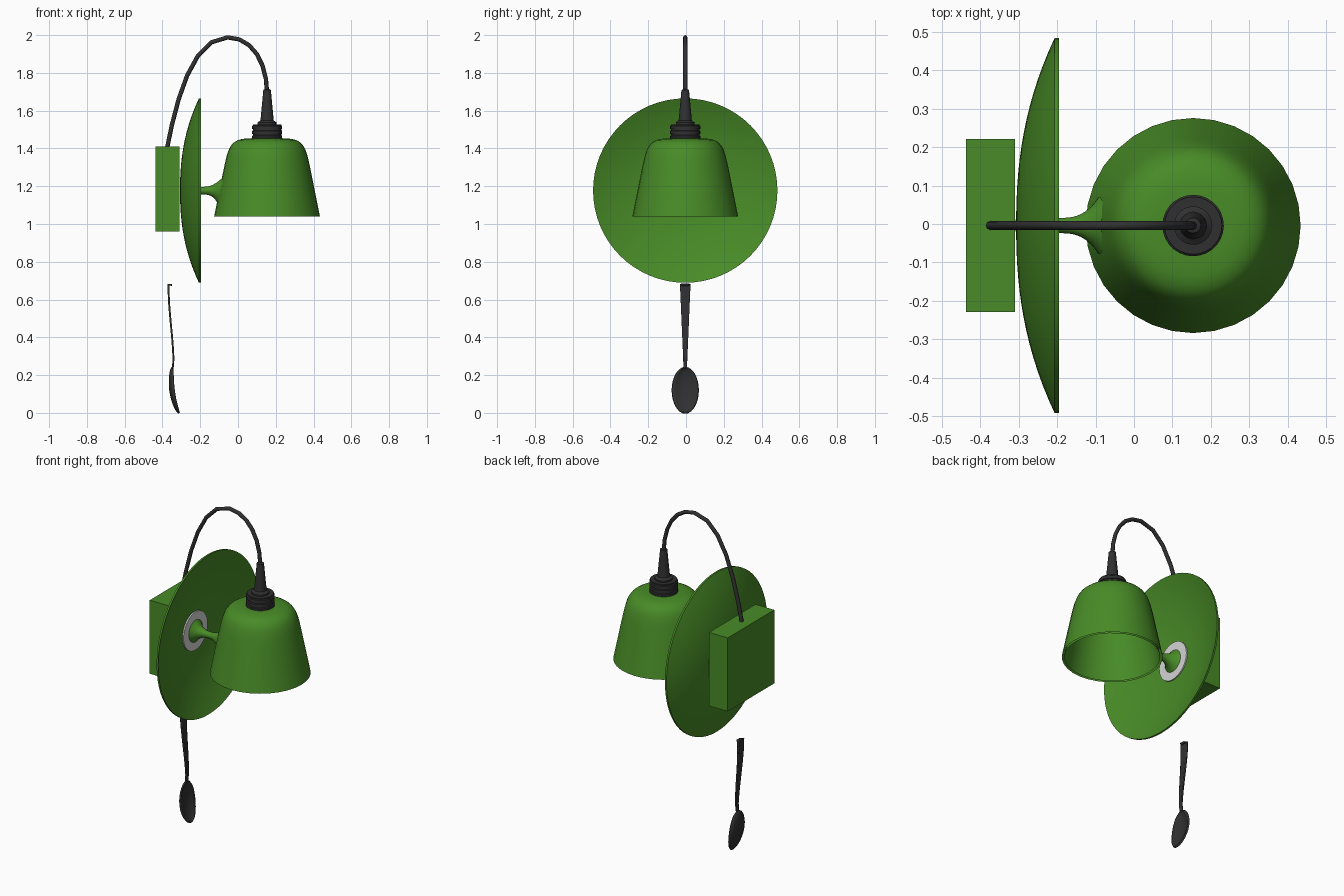
import bpy
import bmesh
from math import cos, sin, pi

cube = bpy.data.objects.get("Cube")
if cube:
    bpy.data.objects.remove(cube)

dish_height = 1.177
shade_x = 0.154
shade_bottom = 1.04
socket_bottom = 1.45
stem_middle = -0.19


def material(name, red, green_part, blue):
    mat = bpy.data.materials.new(name)
    mat.use_nodes = True
    colour = (red, green_part, blue, 1)
    mat.diffuse_color = colour
    mat.node_tree.nodes["Principled BSDF"].inputs["Base Color"].default_value = colour
    return mat


green = material("leaf green", 0.065, 0.26, 0.02)
black = material("charcoal", 0.03, 0.03, 0.03)
white = material("pale grey", 0.66, 0.66, 0.66)


def link(name, data, mat):
    data.materials.append(mat)
    part = bpy.data.objects.new(name, data)
    part.location.y = -0.004
    bpy.context.collection.objects.link(part)
    return part


def add_mesh(name, bm, mat):
    bmesh.ops.remove_doubles(bm, verts=bm.verts, dist=0.0001)
    bmesh.ops.recalc_face_normals(bm, faces=bm.faces)
    mesh = bpy.data.meshes.new(name)
    bm.to_mesh(mesh)
    bm.free()
    mesh.shade_smooth()
    mesh.set_sharp_from_angle(angle=0.6)
    return link(name, mesh, mat)


def skin(bm, rows):
    """Join neighbouring rows of vertices with quads."""
    for low, high in zip(rows, rows[1:]):
        for a, b, c, d in zip(low, low[1:], high[1:], high):
            bm.faces.new((a, b, c, d))


def lathe(name, profile, mat, place, sides):
    """Spin (radius, distance) points; place() turns them into positions."""
    bm = bmesh.new()
    rows = []
    for radius, along in profile:
        row = []
        for k in range(sides):
            angle = 2 * pi * k / sides
            position = place(radius * cos(angle), radius * sin(angle), along)
            row.append(bm.verts.new(position))
        rows.append(row + row[:1])
    skin(bm, rows)
    return add_mesh(name, bm, mat)


def on_dish_axis(u, v, along):
    return along, u, dish_height + v


def on_stem_axis(u, v, along):
    # The flare next to the shade leans with the slope of the shade
    lean = max(0, along - stem_middle) * 2 * v
    return along + lean, u, dish_height + v


def on_shade_axis(u, v, along):
    return shade_x + u, v, along


def steps(count):
    return [k / count for k in range(count + 1)]


# Wall box
bm = bmesh.new()
bmesh.ops.create_cube(bm, size=1)
bmesh.ops.scale(bm, vec=(0.127, 0.45, 0.45), verts=bm.verts)
bmesh.ops.translate(bm, vec=(-0.374, 0, 1.185), verts=bm.verts)
add_mesh("wall_box", bm, green)

# Shallow round dish, hollow towards the shade
back = [(0.488 * t, -0.307 + 0.1 * t ** 2.3) for t in steps(14)]
front = [(radius, along + 0.011) for radius, along in reversed(back)]
lathe("wall_dish", back + front, green, on_dish_axis, 64)

# Flat washer at the foot of the stem
inner, outer, wall_side, room_side = 0.06, 0.117, -0.295, -0.284
ring = [(inner, wall_side), (inner, room_side), (outer, room_side), (outer, wall_side)]
lathe("washer", ring, white, on_dish_axis, 40)

# Waisted stem, flared at both ends
waist = [(0.02 + 0.055 * abs(2 * t - 1) ** 2.6, stem_middle + 0.1 * (2 * t - 1))
         for t in steps(20)]
caps = [(0, along) for radius, along in (waist[0], waist[-1])]
lathe("stem", caps[:1] + waist + caps[1:], green, on_stem_axis, 24)

# Bell-shaped shade: straight sides closing in a tight shoulder, open below
bell = []
for t in steps(20):
    climb = sin(t * pi / 2)
    bell.append(((0.28 - 0.083 * climb) * (1 - climb ** 12) ** 0.2, climb))
outside = [(radius, shade_bottom + 0.415 * climb) for radius, climb in bell]
inside = [(radius * 0.95, shade_bottom + 0.4 * climb) for radius, climb in reversed(bell)]
lathe("lampshade", outside + inside, green, on_shade_axis, 32)

# Ribbed socket with a tapering cable sleeve
rib, groove, pitch = 0.08, 0.075, 0.026
socket = [(0, socket_bottom)]
for k in range(3):
    base = socket_bottom + k * pitch
    top = base + pitch
    socket += [(rib, base), (rib, top - 0.01), (groove, top - 0.006), (groove, top)]
collar, sleeve, tip = 0.05, 0.035, 0.02
socket += [(collar, top), (collar, top + 0.01), (sleeve, top + 0.02),
           (tip, 1.71), (0, 1.718)]
lathe("socket", socket, black, on_shade_axis, 28)

# Arching cable from the box to the sleeve
curve = bpy.data.curves.new("cable", "CURVE")
curve.dimensions = "3D"
curve.bevel_depth = 0.0115
curve.bevel_resolution = 2
curve.resolution_u = 6
curve.use_fill_caps = True
spline = curve.splines.new("BEZIER")
spline.bezier_points.add(2)
# Each knot: x, z, then the offsets of its incoming and outgoing handles
knots = [
    (-0.378, 1.39, (0, -0.1), (0.05, 0.26)),
    (-0.055, 1.988, (-0.19, 0), (0.135, 0)),
    (shade_x, 1.69, (0, 0.16), (0, -0.1)),
]
for point, (x, z, arrive, leave) in zip(spline.bezier_points, knots):
    point.handle_left_type = point.handle_right_type = "FREE"
    point.co = (x, 0, z)
    point.handle_left = (x + arrive[0], 0, z + arrive[1])
    point.handle_right = (x + leave[0], 0, z + leave[1])
link("cable", curve, black)

# Hanging spoon: rows of height, x, half width and hollow depth
spoon = []
bowl_length, handle_length = 0.24, 0.44
for t in steps(14):
    round_off = sin(t * pi)
    height = bowl_length * (1 - cos(t * pi)) / 2
    rim = -0.345 + 0.034 * (1 - height / bowl_length) ** 2.5
    spoon.append((height, rim, max(0.009, 0.07 * round_off), 0.02 * round_off))
for t in steps(10)[1:]:
    sway = (1 - cos(t * pi)) / 2
    spoon.append((bowl_length + handle_length * t, -0.341 - 0.027 * sway,
                  0.009 + 0.019 * t, 0))
# Small hook bent over at the top of the handle
spoon.append((0.677, -0.35, 0.014, 0))
across = [2 * t - 1 for t in steps(8)]
bm = bmesh.new()
skin(bm, [[bm.verts.new((x - depth * (1 - t * t), width * t, height)) for t in across]
          for height, x, width, depth in spoon])
thickness = add_mesh("spoon", bm, black).modifiers.new("thickness", "SOLIDIFY")
thickness.thickness = 0.01
thickness.offset = 0
